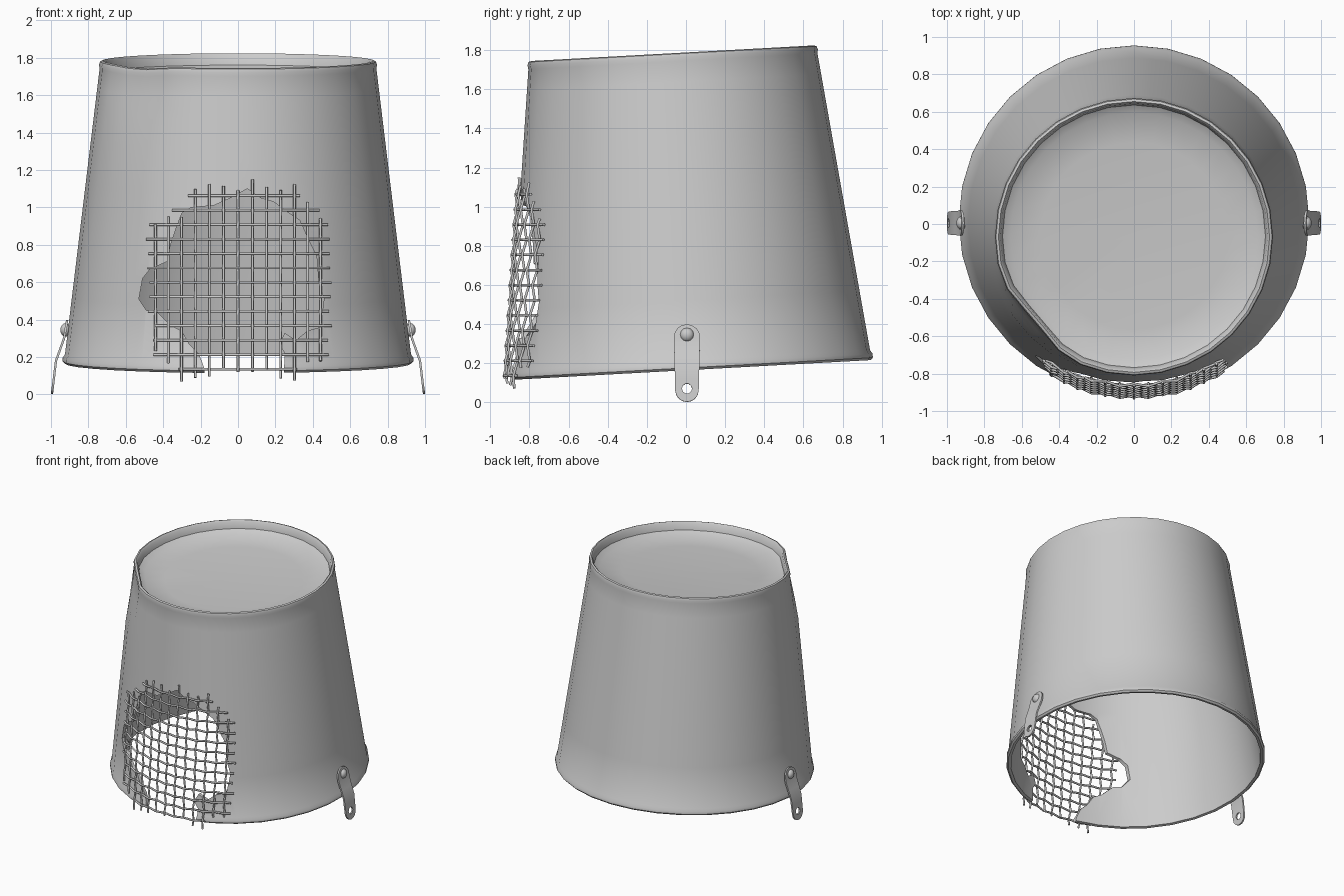
import bpy, bmesh, math, random
from mathutils import Matrix, Vector

if "Cube" in bpy.data.objects:
    bpy.data.objects.remove(bpy.data.objects["Cube"])

random.seed(4)
TILT = Matrix.Translation((0, 0.02, 0.165)) @ Matrix.Rotation(math.radians(3.15), 4, 'X')


def make_object(name, bm):
    bmesh.ops.recalc_face_normals(bm, faces=bm.faces)
    me = bpy.data.meshes.new(name)
    bm.to_mesh(me)
    bm.free()
    ob = bpy.data.objects.new(name, me)
    bpy.context.collection.objects.link(ob)
    return ob


def activate(ob):
    bpy.ops.object.select_all(action='DESELECT')
    ob.select_set(True)
    bpy.context.view_layer.objects.active = ob


def smooth(ob, angle=35):
    activate(ob)
    bpy.ops.object.shade_smooth_by_angle(angle=math.radians(angle))


# Bucket shell: closed profile spun round the axis, upside down
outer = [(0.925 - 0.185 * t, 0.05 + 1.53 * t) for t in (0, 0.2, 0.4, 0.6, 0.75, 0.85, 0.93, 1)]
inner = [(0.685, 1.49), (0.80, 0.9), (0.90, 0.05)]
profile = ([(0.905, 0.004), (0.925, 0), (0.937, 0.012), (0.937, 0.032)] + outer +
           [(0.743, 1.60), (0.738, 1.617), (0.725, 1.622), (0.714, 1.61), (0.703, 1.56),
            (0.66, 1.535), (0.50, 1.52), (0, 1.52), (0, 1.495), (0.66, 1.495)] + inner)
N = 32
bm = bmesh.new()
rings = []
for r, z in profile:
    if r == 0:
        rings.append([bm.verts.new((0, 0, z))] * N)
    else:
        rings.append([bm.verts.new((r * math.sin(a), r * math.cos(a), z))
                      for a in (2 * math.pi * i / N for i in range(N))])
for k in range(len(rings)):
    a, b = rings[k], rings[(k + 1) % len(rings)]
    for i in range(N):
        j = (i + 1) % N
        loop = list(dict.fromkeys([a[i], a[j], b[j], b[i]]))
        if len(loop) > 2:
            bm.faces.new(loop)
# Dent in the upper edge at the front left
hit = Vector((-0.56, -0.47, 1.63))
for v in bm.verts:
    d = v.co - hit
    w = max(0, 1 - math.hypot(d.x, d.y) / 0.27) * max(0, 1 - abs(d.z) / 0.4)
    v.co += Vector((0.77, 0.64, -0.4)) * 0.055 * w
bm.transform(TILT)
bucket = make_object("bucket", bm)

# Ragged hole cut through the front wall
hole = [(-0.18, 0.0), (-0.18, 0.14), (-0.21, 0.22), (-0.26, 0.27), (-0.30, 0.34), (-0.36, 0.37),
        (-0.41, 0.42), (-0.43, 0.44), (-0.49, 0.45), (-0.53, 0.51), (-0.51, 0.62), (-0.47, 0.67),
        (-0.38, 0.71), (-0.36, 0.80), (-0.33, 0.89), (-0.30, 0.97), (-0.25, 1.0), (-0.13, 1.01),
        (-0.04, 1.05), (0.05, 1.10), (0.12, 1.05), (0.19, 1.03), (0.27, 0.97), (0.33, 0.93),
        (0.38, 0.82), (0.42, 0.74), (0.43, 0.61), (0.46, 0.51), (0.44, 0.36), (0.37, 0.34),
        (0.31, 0.29), (0.25, 0.33), (0.22, 0.27), (0.25, 0.22), (0.24, 0.0)]
bm = bmesh.new()
face = bm.faces.new([bm.verts.new((x, -1.2, z)) for x, z in hole])
ext = bmesh.ops.extrude_face_region(bm, geom=[face])
bmesh.ops.translate(bm, vec=(0, 0.8, 0), verts=[g for g in ext['geom'] if isinstance(g, bmesh.types.BMVert)])
cutter = make_object("hole_cutter", bm)
cutter.hide_render = True
mod = bucket.modifiers.new("hole", 'BOOLEAN')
mod.operation, mod.object, mod.solver = 'DIFFERENCE', cutter, 'EXACT'
activate(bucket)
bpy.ops.object.modifier_apply(modifier="hole")
bpy.data.objects.remove(cutter)
smooth(bucket, 40)


# Woven wire grille lying over the hole
def on_wall(x, z, lift):
    r = 0.947 - 0.121 * (z - 0.12) + lift
    return (x, 0.02 - 0.056 * (z - 0.17) - math.sqrt(r * r - x * x), z)


cols = [0.88 * math.sin(0.0875 * i) for i in range(-6, 7)]
rows = [0.135 + 0.0773 * j for j in range(13)]
col_span = [(0.24, 0.92), (0.17, 0.96), (0.08, 0.95), (0.08, 1.09), (0.09, 1.13), (0.13, 1.12), (0.13, 1.10),
            (0.13, 1.14), (0.13, 1.10), (0.08, 1.10), (0.08, 1.12), (0.17, 1.02), (0.17, 0.95)]
row_span = [(-0.32, 0.31)] + [(-0.45, 0.49)] * 3 + [(-0.48, 0.49)] * 7 + [(-0.34, 0.43), (-0.26, 0.33)]
curve = bpy.data.curves.new("wire_grille", 'CURVE')
curve.dimensions = '3D'
curve.bevel_depth = 0.0075
curve.bevel_resolution = 1
curve.use_fill_caps = True


def add_wire(points):
    sp = curve.splines.new('POLY')
    sp.points.add(len(points) - 1)
    for p, co in zip(sp.points, points):
        p.co = (*co, 1)
    sp.use_smooth = True


def weave(span, stops, place, phase):
    lo, hi = (s + random.uniform(-0.012, 0.012) for s in span)
    pts = [place(lo, 0)]
    for k, s in enumerate(stops):
        if lo + 0.01 < s < hi - 0.01:
            pts.append(place(s, 0.008 * (-1) ** (k + phase)))
    add_wire(pts + [place(hi, 0)])


for i, x in enumerate(cols):
    weave(col_span[i], rows, lambda s, l, x=x: on_wall(x, s, l), i)
for j, z in enumerate(rows):
    weave(row_span[j], cols, lambda s, l, z=z: on_wall(s, z, l), j + 1)
grille = bpy.data.objects.new("wire_grille", curve)
bpy.context.collection.objects.link(grille)
activate(grille)
bpy.ops.object.convert(target='MESH')


# Handle lugs: bent straps with an eye, riveted to each side
def bend_x(z):
    path = [(0, 0.990), (0.18, 0.968), (0.30, 0.925), (0.40, 0.908)]
    for (z0, x0), (z1, x1) in zip(path, path[1:]):
        if z <= z1 + 1e-5:
            return x0 + (x1 - x0) * (z - z0) / (z1 - z0)
    return path[-1][1]


def arc(r, cz, a0, a1, n):
    return [(0.005 + r * math.cos(a0 + (a1 - a0) * k / n), cz + r * math.sin(a0 + (a1 - a0) * k / n))
            for k in range(n + 1)]


for side, label in ((1, "right"), (-1, "left")):
    bm = bmesh.new()
    outline = arc(0.067, 0.331, 0, math.pi, 8) + arc(0.06, 0.062, math.pi, 2 * math.pi, 8)
    eye = arc(0.026, 0.07, 0, 2 * math.pi, 10)[:-1]
    edges = []
    for ring in (outline, eye):
        vs = [bm.verts.new((0, y, z)) for y, z in ring]
        edges += [bm.edges.new((vs[k - 1], vs[k])) for k in range(len(vs))]
    bmesh.ops.triangle_fill(bm, edges=edges, use_beauty=True)
    for z in (0.12, 0.18, 0.24, 0.30):
        bmesh.ops.bisect_plane(bm, geom=bm.verts[:] + bm.edges[:] + bm.faces[:],
                               plane_co=(0, 0, z), plane_no=(0, 0, 1))
    for v in bm.verts:
        v.co.x = side * (bend_x(v.co.z) + 0.005)
    lug = make_object(label + "_lug", bm)
    mod = lug.modifiers.new("thickness", 'SOLIDIFY')
    mod.thickness, mod.offset = 0.012, 0
    activate(lug)
    bpy.ops.object.modifier_apply(modifier="thickness")
    smooth(lug)

    bm = bmesh.new()
    bmesh.ops.create_uvsphere(bm, u_segments=12, v_segments=8, radius=0.036)
    bm.transform(Matrix.Translation((side * 0.923, 0.005, 0.345)) @
                 Matrix.Rotation(math.pi / 2, 4, 'Y') @ Matrix.Diagonal((1, 1, 0.75, 1)))
    smooth(make_object(label + "_rivet", bm))
